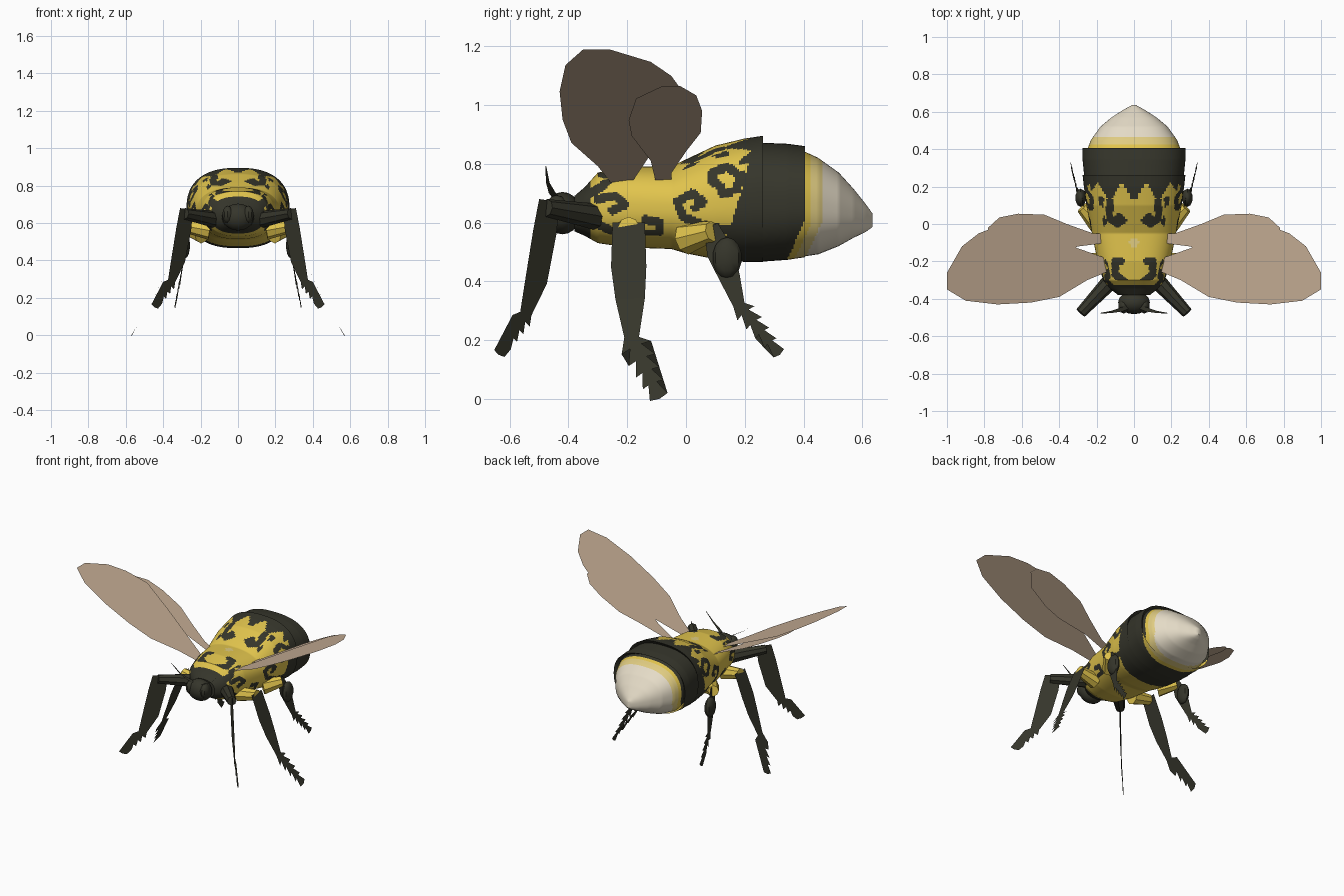
import bpy, bmesh, math
from mathutils import Vector
from mathutils.geometry import intersect_point_line

if "Cube" in bpy.data.objects:
    bpy.data.objects.remove(bpy.data.objects["Cube"])


def material(name, rgb):
    m = bpy.data.materials.new(name)
    m.diffuse_color = (*rgb, 1)
    m.use_nodes = True
    m.node_tree.nodes["Principled BSDF"].inputs["Base Color"].default_value = m.diffuse_color
    return m


BLACK = material("charcoal black", (0.036, 0.036, 0.024))
YELLOW = material("golden yellow", (0.75, 0.55, 0.073))
CREAM = material("pale cream yellow", (0.74, 0.60, 0.22))
WHITE = material("warm white", (0.78, 0.71, 0.57))
WING = material("wing tan", (0.56, 0.42, 0.30))


def add_object(name, bm, mats, smooth=False):
    me = bpy.data.meshes.new(name)
    bm.to_mesh(me)
    bm.free()
    ob = bpy.data.objects.new(name, me)
    bpy.context.collection.objects.link(ob)
    for m in mats:
        me.materials.append(m)
    if smooth:
        bpy.ops.object.select_all(action='DESELECT')
        ob.select_set(True)
        bpy.context.view_layer.objects.active = ob
        bpy.ops.object.shade_smooth_by_angle(angle=math.radians(35))
    return ob


def lerp_table(table, v):
    for (a, fa), (b, fb) in zip(table, table[1:]):
        if v <= b:
            return fa + (fb - fa) * max(0, (v - a) / (b - a))
    return table[-1][1]


def on_stroke(p, strokes, width):
    for pts in strokes:
        for a, b in zip(pts, pts[1:]):
            a, b = Vector((*a, 0)), Vector((*b, 0))
            q, t = intersect_point_line(p, a, b)
            q = a if t < 0 else b if t > 1 else q
            if (p - q).length < width:
                return True
    return False


# curled markings: side (y, z) and back (|x|, y)
SIDE = [
    [(.16, .57), (.06, .59), (-.01, .62), (-.03, .67), (.02, .70), (.06, .67), (.03, .65)],
    [(.21, .72), (.18, .76), (.14, .79), (.09, .77), (.09, .74), (.12, .72)],
    [(.12, .70), (.17, .71), (.19, .76)],
    [(.2, .865), (.1, .845), (.02, .82), (0, .805)],
    [(-.36, .68), (-.29, .72), (-.24, .765), (-.20, .76)],
    [(-.30, .68), (-.24, .69), (-.21, .66), (-.25, .64)],
    [(-.34, .62), (-.29, .59), (-.25, .57)],
    [(-.14, .56), (-.09, .56), (-.09, .60), (-.14, .61)],
]
TOP = [
    [(.13, .12), (.13, .03), (.09, 0), (.06, .02), (.08, .04)],
    [(.18, .13), (.19, .06), (.165, .01)],
    [(.05, -.31), (.10, -.27), (.10, -.20), (.07, -.20)],
]
BAND_FRONT = [(.47, .10), (.58, .15), (.75, .20), (.9, .235)]


def body_colour(p, n):
    x, y, z = abs(p.x), p.y, p.z
    rear = .402 - .055 * min(1, max(0, (.6 - z) / .12))
    if y > rear:
        return 1 if y < rear + .025 else 2 if y < rear + .06 else 3
    if y < -.325:
        return 0
    front = lerp_table(BAND_FRONT, z)
    if z > .80:  # pointed fringe over the back
        front = .225 - .11 * abs(1 - (x / .065) % 2)
    if y > front:
        return 0
    if n.z > .8:
        if math.hypot(x, y + .1) < .025:
            return 2
        return 0 if on_stroke(Vector((x, y, 0)), TOP, .02) else 1
    if n.z > -.75 and on_stroke(Vector((y, z, 0)), SIDE, .015):
        return 0
    return 1


# body: loft of rounded sections (y, half width, top, bottom), stepping in at plate rims
SECTIONS = [(-.38, .085, .69, .57), (-.345, .13, .72, .555), (-.30, .165, .77, .53),
            (-.2, .195, .79, .515), (-.05, .225, .79, .51), (0, .235, .815, .495),
            (.1, .255, .862, .475), (.2, .268, .886, .466), (.262, .275, .895, .466),
            (.245, .265, .872, .466), (.345, .275, .868, .473), (.405, .275, .86, .482),
            (.385, .255, .85, .482), (.45, .23, .82, .492), (.52, .18, .77, .52),
            (.57, .12, .715, .548), (.61, .058, .665, .567), (.635, .012, .63, .585)]
N = 144
bm = bmesh.new()
stations = [SECTIONS[0]]
for s, e in zip(SECTIONS, SECTIONS[1:]):
    k = max(1, math.ceil(abs(e[0] - s[0]) / .007))
    stations += [tuple(a + (b - a) * i / k for a, b in zip(s, e)) for i in range(1, k + 1)]
rings = []
for y, hw, top, bot in stations:
    mid = bot + (top - bot) * .5
    ring = []
    for i in range(N):
        c, s = math.cos(2 * math.pi * i / N), math.sin(2 * math.pi * i / N)
        ring.append(bm.verts.new((hw * math.copysign(abs(c) ** .8, c), y,
                                  mid + (top - mid) * math.copysign(abs(s) ** .85, s))))
    rings.append(ring)
for a, b in zip(rings, rings[1:]):
    for i in range(N):
        j = (i + 1) % N
        bm.faces.new((a[i], a[j], b[j], b[i]))
bm.faces.new(rings[0])
bm.faces.new(rings[-1])
bmesh.ops.recalc_face_normals(bm, faces=bm.faces)
for f in bm.faces:
    f.material_index = body_colour(f.calc_center_median(), f.normal)
add_object("body", bm, [BLACK, YELLOW, CREAM, WHITE], True)


def ellipsoid(name, centre, radii, mat, segs=16):
    bm = bmesh.new()
    bmesh.ops.create_uvsphere(bm, u_segments=segs, v_segments=segs // 2 + 2, radius=1)
    for v in bm.verts:
        v.co = Vector(centre) + Vector(a * b for a, b in zip(v.co, radii))
    add_object(name, bm, [mat], True)


ellipsoid("head", (0, -.42, .632), (.085, .062, .072), BLACK)


def sheet(name, points, mat):
    bm = bmesh.new()
    bm.faces.new([bm.verts.new(p) for p in points])
    bmesh.ops.triangulate(bm, faces=bm.faces)
    add_object(name, bm, [mat])


def leg_outline(path, foot_end, foot_width, teeth=5):
    """Tapered limb (y, z, width) followed by a barbed foot."""
    pts = [Vector(p[:2]) for p in path]
    left, right = [], []
    for i, p in enumerate(pts):
        d = (pts[min(i + 1, len(pts) - 1)] - pts[max(i - 1, 0)]).normalized()
        side = Vector((-d.y, d.x)) * path[i][2] / 2
        left.append(p + side)
        right.append(p - side)
    start, end = pts[-1], Vector(foot_end)
    d = (end - start) / teeth
    side = Vector((-d.y, d.x)).normalized() * foot_width / 2
    for i in range(teeth):
        w = 1 - .1 * i
        tip, notch = start + d * (i + .85), start + d * (i + .6)
        for out, s in ((left, side), (right, -side)):
            out.append(tip + s * w)
            if i < teeth - 1:
                out.append(notch + d * .15 + s * w * .4)
    return left + [end] + right[::-1]


def femur(name, a, b, r1, r2, mat):
    a, b = Vector(a), Vector(b)
    bm = bmesh.new()
    bmesh.ops.create_cone(bm, cap_ends=True, segments=8, radius1=r1, radius2=r2,
                          depth=(b - a).length)
    bm.transform((b - a).to_track_quat('Z', 'Y').to_matrix().to_4x4())
    bmesh.ops.translate(bm, verts=bm.verts, vec=(a + b) / 2)
    add_object(name, bm, [mat], True)


MID_X = [(0, .57), (.25, .42), (.6, .28)]
LEGS = {
    "front": ([(-.465, .675, .07), (-.48, .57, .08), (-.51, .4, .075), (-.545, .29, .04)],
              (-.638, .15), .07, lambda y, z: -y - .19),
    "middle": ([(-.195, .60, .11), (-.195, .45, .12), (-.19, .34, .10), (-.185, .21, .05)],
               (-.09, 0), .11, lambda y, z: lerp_table(MID_X, z)),
    "hind": ([(.085, .59, .05), (.115, .5, .09), (.15, .41, .07), (.18, .32, .04)],
             (.32, .15), .075, lambda y, z: .255 + .1 * (.6 - z) + .12 * y),
}
FORE = [(.13, -.19), (.3, -.13), (.5, -.06), (.7, 0), (.83, -.05), (.92, -.12), (1, -.26),
        (1, -.35), (.9, -.41), (.73, -.43), (.55, -.42), (.4, -.39), (.25, -.3), (.13, -.25)]
HIND = [(.14, -.05), (.22, -.05), (.36, 0), (.48, .05), (.62, .055), (.72, .035), (.78, -.02),
        (.78, -.08), (.7, -.17), (.56, -.195), (.46, -.185), (.3, -.12), (.14, -.1)]

for sx, label in ((1, "right"), (-1, "left")):
    # wings share one upward slanting plane
    for part, outline, dz in (("fore_wing", FORE, 0), ("hind_wing", HIND, -.008)):
        sheet(f"{label}_{part}", [(sx * x, y, .728 + dz + .53 * (x - .13)) for x, y in outline], WING)
    # flat lower legs with barbed feet
    for part, (path, end, width, fx) in LEGS.items():
        sheet(f"{label}_{part}_leg",
              [(sx * fx(y, z), y, z) for y, z in leg_outline(path, end, width)], BLACK)
    # upper leg joints
    femur(f"{label}_front_femur", (sx * .13, -.31, .62), (sx * .285, -.475, .65), .045, .03, BLACK)
    femur(f"{label}_middle_femur", (sx * .15, -.2, .56), (sx * .285, -.195, .585), .05, .035, YELLOW)
    femur(f"{label}_hind_femur", (sx * .19, .0, .545), (sx * .275, .09, .57), .055, .035, YELLOW)
    ellipsoid(f"{label}_hind_leg_basket", (sx * .285, .14, .48), (.03, .05, .07), BLACK, 10)
    # eye and antenna
    ellipsoid(f"{label}_eye", (sx * .055, -.44, .645), (.03, .04, .048), BLACK, 10)
    path = [(.03, -.44, .685), (.06, -.455, .70), (.12, -.47, .735), (.18, -.477, .79)]
    half = [.014, .012, .006, .002]
    sheet(f"{label}_antenna",
          [(sx * x, y - h, z) for (x, y, z), h in zip(path, half)] +
          [(sx * x, y + h, z) for (x, y, z), h in reversed(list(zip(path, half)))], BLACK)
